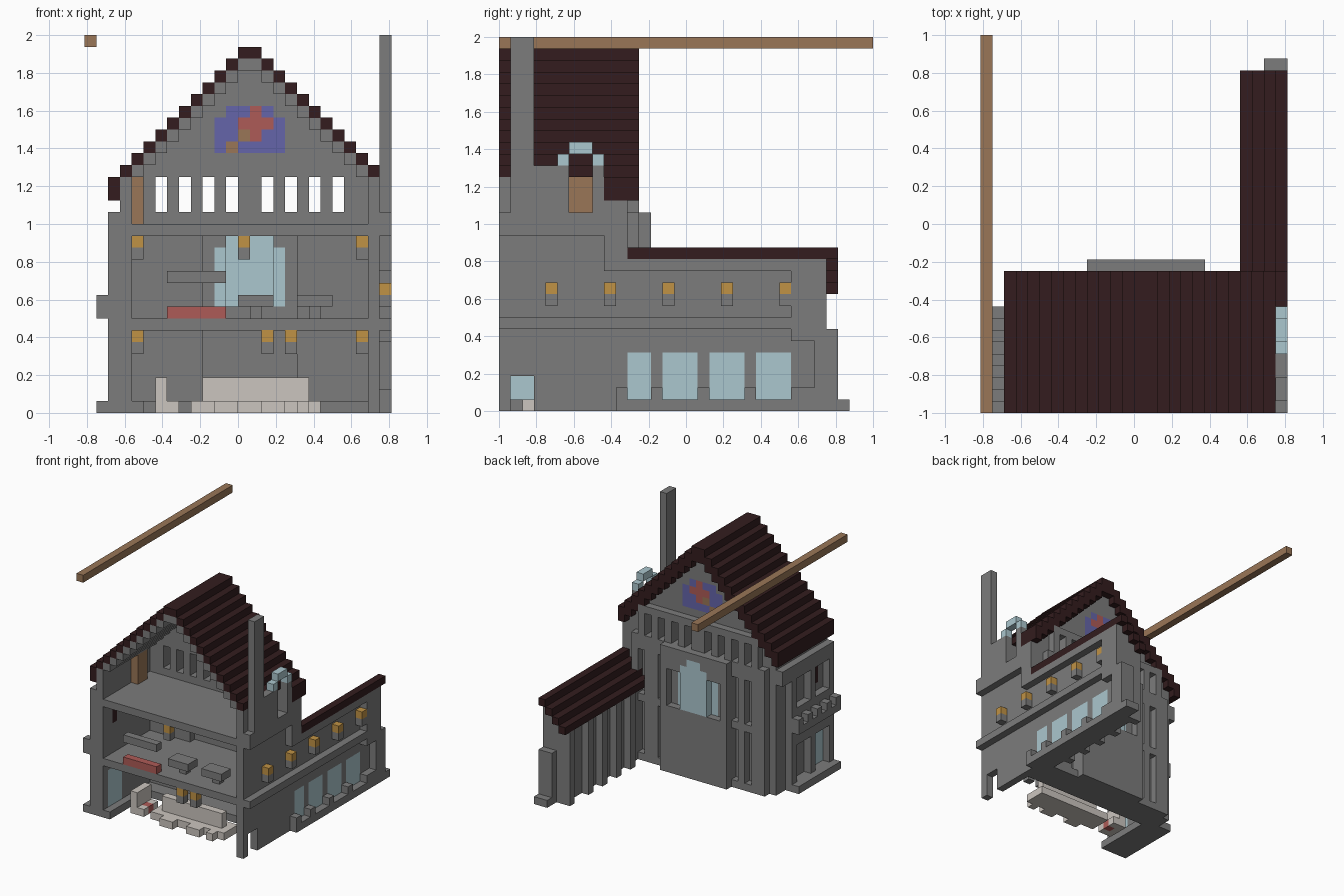
import bpy
import bmesh
from mathutils import Vector

UNIT = 1 / 16
ORIGIN = Vector((-13, -16, 0))
taken = set()

old = bpy.data.objects.get("Cube")
if old:
    bpy.data.objects.remove(old, do_unlink=True)


def material(name, *rgb):
    mat = bpy.data.materials.new(name)
    mat.use_nodes = True
    mat.diffuse_color = (*rgb, 1)
    mat.node_tree.nodes["Principled BSDF"].inputs["Base Color"].default_value = (*rgb, 1)
    return mat


stone = material("grey stone", .2, .2, .2)
tiles = material("dark roof tile", .033, .012, .013)
wood = material("brown wood", .32, .18, .095)
glass = material("pale blue glass", .41, .57, .62)
gold = material("lamp gold", .53, .29, .06)
red = material("red", .42, .105, .095)
violet = material("violet blue", .13, .13, .4)
cream = material("cream", .6, .56, .52)


def block(x, y, z):
    """Cells of a box; each axis is one index or a (start, end) pair."""
    spans = [range(*a) if isinstance(a, tuple) else (a,) for a in (x, y, z)]
    return {(i, j, k) for i in spans[0] for j in spans[1] for k in spans[2]}


def union(*sets):
    return set().union(*sets)


AXES = [Vector(v) for v in ((1, 0, 0), (0, 1, 0), (0, 0, 1))]


def part(name, mat, cells):
    """Skin a set of unit cells as one clean mesh; earlier parts keep their cells."""
    cells = cells - taken
    taken.update(cells)
    bm = bmesh.new()
    for cell in sorted(cells):
        c = Vector(cell) + ORIGIN
        for a in range(3):
            u, v = AXES[(a + 1) % 3], AXES[(a + 2) % 3]
            for side in (0, 1):
                n = list(cell)
                n[a] += 2 * side - 1
                if tuple(n) in cells:
                    continue
                p = c + AXES[a] * side
                ring = [p, p + u, p + u + v, p + v]
                if not side:
                    ring.reverse()
                bm.faces.new([bm.verts.new(q * UNIT) for q in ring])
    bmesh.ops.remove_doubles(bm, verts=bm.verts, dist=UNIT / 100)
    bmesh.ops.dissolve_limit(bm, angle_limit=.01, verts=bm.verts, edges=bm.edges)
    mesh = bpy.data.meshes.new(name)
    bm.to_mesh(mesh)
    bm.free()
    mesh.materials.append(mat)
    obj = bpy.data.objects.new(name, mesh)
    bpy.context.collection.objects.link(obj)


def roof_top(i):
    return min(18 + i, 31, 45 - i)


# Floating beam, side door and dormer arch
part("beam", wood, block(0, (0, 32), 31))
part("attic_door", wood, block(4, (6, 8), (16, 20)))
part("dormer_arch", glass, union(block(25, 5, 21), block(25, (6, 8), 22), block(25, 8, 21)))

# Stained glass in the gable
BACK = 10
part("rose_red", red, union(block(14, BACK, (23, 26)), block((13, 16), BACK, 24)))
part("rose_gold", wood, union(block(13, BACK, 23), block(12, BACK, 22)))
part("rose_blue", violet, union(block((11, 17), BACK, (22, 25)), block((12, 16), BACK, 25)))

# Glazing: tall hall window with set-back side lights, side window, wing windows
part("hall_window", glass, union(block((12, 16), 12, (9, 15)), block((13, 15), 12, 15)))
for i in (11, 16):
    part("hall_side_light", glass, block(i, 11, (9, 14)))
part("side_window", glass, block(3, (1, 4), (1, 6)))
part("side_curtain", tiles, block(3, 2, (12, 15)))
bays = [(11, 13), (14, 17), (18, 21), (22, 25)]
for bay in bays:
    part("wing_window", glass, block(24, bay, (1, 5)))

# Lamps with stone brackets: outside, side walls, front
lamps = [(25, j, 10) for j in range(4, 25, 5)]
lamps += [(i, 8, k) for i in (4, 23) for k in (6, 14)]
lamps += [(15, 0, 6), (17, 0, 6), (13, 0, 14)]
for i, j, k in lamps:
    part("lamp", gold, block(i, j, k))
    part("lamp_bracket", stone, block(i, j, k - 1))

# Main stepped roof, thick at its back edge, with a stone lining
attic_hole = block((24, 26), (6, 8), (17, 20))
courses = [block(i, (0, 12), roof_top(i) - 1) for i in range(2, 25)]
back_edge = [block(i, 11, roof_top(i) - 2) for i in range(2, 25)]
part("main_roof", tiles, union(*courses, *back_edge, block(2, (0, 12), 18),
                               block(25, (9, 12), (18, 20))))
lining = [block(i, (0, 11), roof_top(i) - 2) for i in range(3, 25)]
part("roof_lining", stone, union(*lining) - attic_hole)

# Wing roof stepping down inwards
part("wing_roof", tiles, union(*[block(i, (11, 29), i - 12) for i in range(22, 26)]))

# Back wall with gable, attic slots and a shallow alcove at the centre
opening = union(block((11, 17), (10, 12), (9, 14)), block((12, 16), (10, 12), 14),
                block((10, 18), 12, (9, 14)))
alcove = block((10, 18), BACK, (1, 15))
slots = union(*[block(i, (BACK, 12), (17, 20)) for i in (6, 8, 10, 12, 15, 17, 19, 21)])
gable = union(*[block(i, BACK, (0, roof_top(i) - 1)) for i in range(3, 25)])
part("back_wall", stone, gable - slots - alcove)

# Projecting centre bay framing the tall window
part("centre_bay", stone, block((9, 19), (11, 13), (0, 17)) - opening)

# Back pilasters, bands and attic mullions
for span in ((4, 6), (7, 8), (20, 22), (23, 24)):
    part("back_pilaster", stone, block(span, 11, (0, 15)))
for k in (0, 8, 15, 16):
    part("back_band", stone, block((4, 24), 11, k))
part("attic_mullions", stone, block((5, 23), 11, (17, 21)) - slots)

# Floors
part("ground_floor", stone, block((3, 24), (8, 11), 0))
for k in (7, 15):
    part("upper_floor", stone, block((3, 24), (0, 11), k))

# Side wall on the beam side
holes = union(*[block(2, span, rows) for span in ((1, 4), (5, 8)) for rows in ((1, 6), (11, 15))])
side = union(block(2, (0, 9), (0, 15)), block(2, (0, 11), (15, 17)), block(3, (0, 11), (0, 20)))
part("side_wall", stone, side - holes)
part("side_base", stone, block((1, 5), (0, 9), 0))
part("side_balcony", stone, union(block(1, (0, 9), 8), *[block(1, j, 9) for j in range(0, 9, 2)]))

# Long wall shared by the house and the wing
doorway = block(24, (1, 3), (0, 3))
long_wall = union(block(24, (0, 11), (0, 20)), block(24, (11, 28), (0, 13)),
                  block(24, 28, (0, 7)))
part("long_wall", stone, long_wall - doorway - attic_hole)
upper = union(block(25, (0, 3), (15, 17)), block(25, (3, 9), (15, 21)), block(25, (9, 11), (12, 18)))
part("upper_cladding", stone, upper - block(25, (6, 8), (17, 22)))
part("wall_band", stone, block(25, (0, 25), 7))
part("eaves_band", stone, union(block(25, (11, 28), 12), block(25, (25, 28), (7, 12))))
part("end_pier", stone, union(block(25, (25, 29), 6), block(25, (27, 29), (2, 6)),
                              block(25, (26, 29), 1)))
part("wing_base", stone, block((24, 26), (10, 30), 0))
for j in (10, 13, 17, 21, 25):
    part("sill_post", stone, block(25, j, 1))

# Inner face of the wing with pillars
part("wing_backing", stone, block(23, (11, 28), (0, 11)))
for j in (14, 17, 20, 23, 27):
    part("wing_pillar", stone, block(22, j, (0, 10)))

# Chimney
part("chimney", stone, block(25, (1, 3), (17, 32)))

# Ground floor seating
part("sofa_back", cream, block((10, 19), 4, (1, 3)))
feet = [block(i, 2, 0) for i in (11, 12, 15, 16, 18)]
part("sofa_seat", cream, union(block((9, 20), (3, 6), 0), *feet))
part("cushion", red, block(7, 4, 0))
part("armchair", cream, union(block(6, (3, 6), (0, 3)), block(7, 3, 0), block(7, 5, 0)))

# First floor furniture
part("red_bench", red, block((7, 12), 0, 8))
part("shelf", stone, block((7, 12), 0, 11))
for i in (13, 18):
    part("table_top", stone, block((i, i + 3), (1, 3), 9))
    part("table_leg", stone, block(i + 1, 2, 8))
